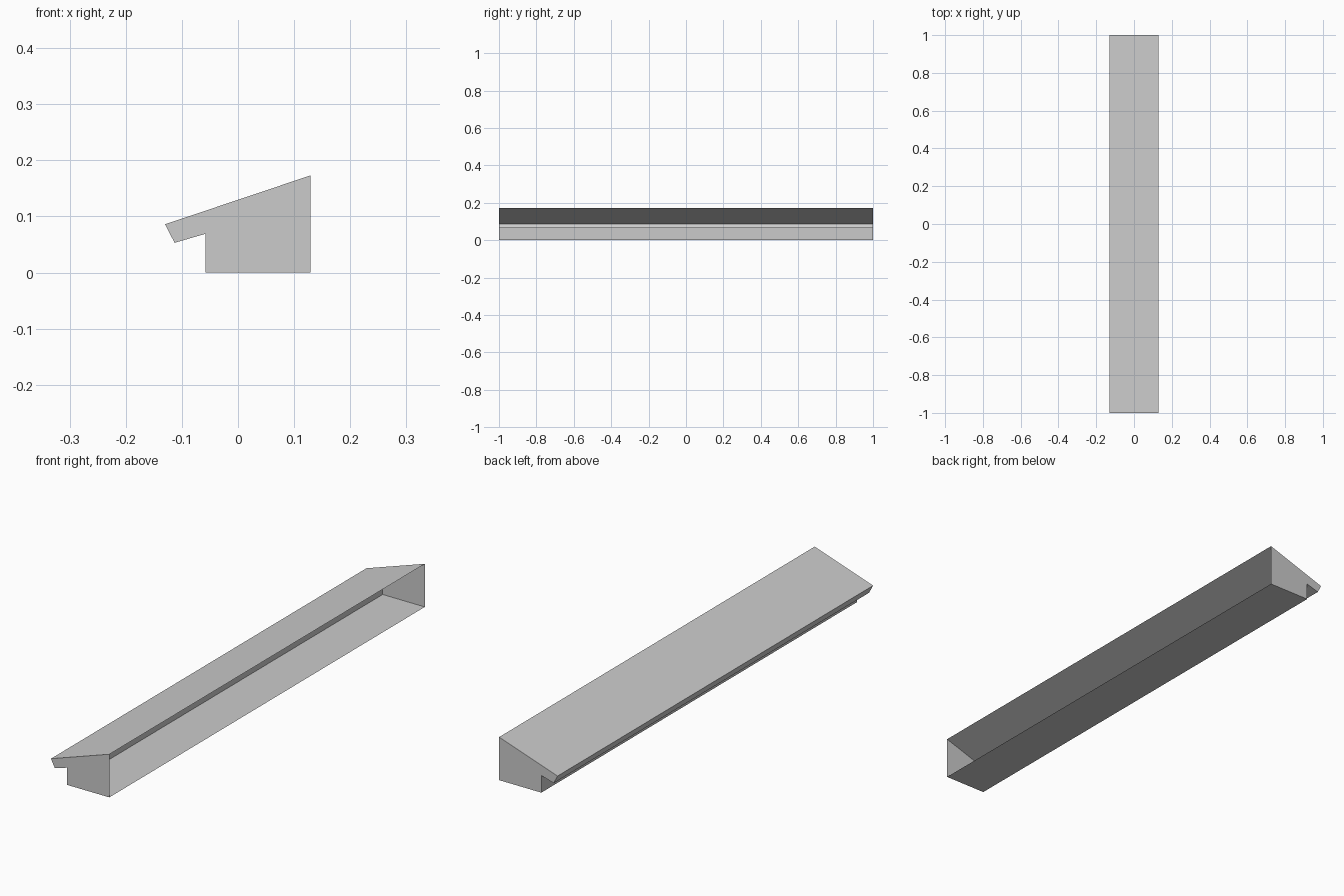
import bpy
import bmesh

cube = bpy.data.objects.get("Cube")
if cube:
    bpy.data.objects.remove(cube, do_unlink=True)

# Plain grey finish
grey = bpy.data.materials.new("plain_grey")
grey.use_nodes = True
colour = (0.6, 0.6, 0.6, 1)
grey.diffuse_color = colour
grey.node_tree.nodes["Principled BSDF"].inputs["Base Color"].default_value = colour

# Cross-section: floor, wall, soffit, lip and sloping roof; the tall side is open
PROFILE = [(0.129, 0), (-0.058, 0), (-0.058, 0.069), (-0.113, 0.053),
           (-0.13, 0.086), (0.129, 0.173)]

bm = bmesh.new()
front = [bm.verts.new((x, -1, z)) for x, z in PROFILE]
back = [bm.verts.new((x, 1, z)) for x, z in PROFILE]

# Long panels
for i in range(len(PROFILE) - 1):
    bm.faces.new((front[i], front[i + 1], back[i + 1], back[i]))

# End caps
bm.faces.new(front[::-1])
bm.faces.new(back)
bm.normal_update()

# Turn the shell outward, using the roof as the guide
bmesh.ops.recalc_face_normals(bm, faces=bm.faces)
bm.faces.ensure_lookup_table()
if bm.faces[len(PROFILE) - 2].normal.z < 0:
    bmesh.ops.reverse_faces(bm, faces=bm.faces)

mesh = bpy.data.meshes.new("eave_shell")
bm.to_mesh(mesh)
bm.free()
mesh.materials.append(grey)
shell = bpy.data.objects.new("eave_shell", mesh)
bpy.context.collection.objects.link(shell)
